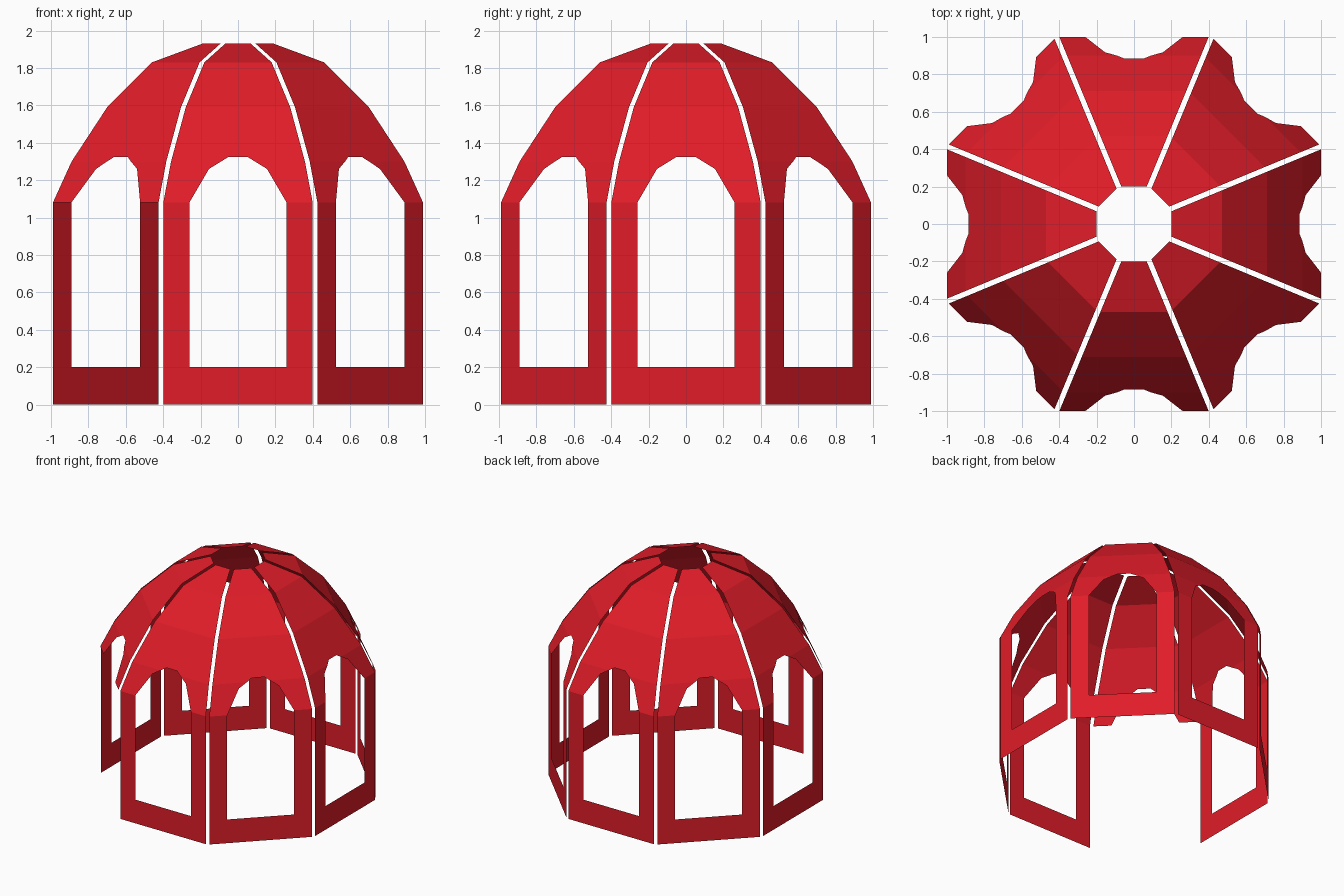
import bpy
from math import radians, tan
from mathutils import Matrix

if "Cube" in bpy.data.objects:
    bpy.data.objects.remove(bpy.data.objects["Cube"])

red = bpy.data.materials.new("red")
red.diffuse_color = (0.75, 0.012, 0.022, 1)
red.use_nodes = True
red.node_tree.nodes["Principled BSDF"].inputs["Base Color"].default_value = red.diffuse_color

# Dome profile: (distance of the flat from the axis, height)
RINGS = [(1.0, 1.08), (0.9, 1.30), (0.71, 1.59), (0.47, 1.83), (0.2, 1.93)]
WIN = 0.26    # half width of the window
SILL = 0.2


def half(r):
    """Half width of a panel, leaving a narrow gap at the corners."""
    return r * tan(radians(22.5)) - 0.015


def radius(z):
    """Distance from the axis at a given height."""
    for (r0, z0), (r1, z1) in zip(RINGS, RINGS[1:]):
        if z0 <= z <= z1:
            return r0 + (r1 - r0) * (z - z0) / (z1 - z0)
    return RINGS[0][0]


def mirror(poly):
    return [(-x, z) for x, z in reversed(poly)]


def panel(name, polys, k):
    """Flat faces given as (x, z), laid on the profile and turned k eighths."""
    verts, faces = [], []
    for poly in polys:
        ids = []
        for x, z in poly:
            p = (x, -radius(z), z)
            if p not in verts:
                verts.append(p)
            ids.append(verts.index(p))
        faces.append(ids)
    me = bpy.data.meshes.new(name)
    me.from_pydata(verts, [], faces)
    me.transform(Matrix.Rotation(radians(45 * k), 4, 'Z'))
    me.materials.append(red)
    bpy.context.collection.objects.link(bpy.data.objects.new(name, me))


# Wall frame: sill and two posts
w, top = half(1.0), RINGS[0][1]
post = [(WIN, SILL), (w, SILL), (w, top), (WIN, top)]
sill = [(-w, 0), (w, 0), (w, SILL), (WIN, SILL), (-WIN, SILL), (-w, SILL)]
wall = [sill, post, mirror(post)]

# Roof gore with the window arch cut into its lower edge
z1, z2 = RINGS[1][1], RINGS[2][1]
w1, w2 = half(RINGS[1][0]), half(RINGS[2][0])
foot = [(WIN, top), (w, top), (w1, z1), (0.09, z1), (0.155, 1.26)]
crown = [(w1, z1), (w2, z2), (-w2, z2), (-w1, z1),
         (-0.09, z1), (-0.05, 1.325), (0.05, 1.325), (0.09, z1)]
roof = [foot, mirror(foot), crown]
for (ra, za), (rb, zb) in zip(RINGS[2:], RINGS[3:]):
    a, b = half(ra), half(rb)
    roof.append([(-a, za), (a, za), (b, zb), (-b, zb)])

# Eight roof panels; the front-left wall is left open as the doorway
for k in range(8):
    panel(f"roof_panel_{k}", roof, k)
    if k != 7:
        panel(f"wall_frame_{k}", wall, k)
